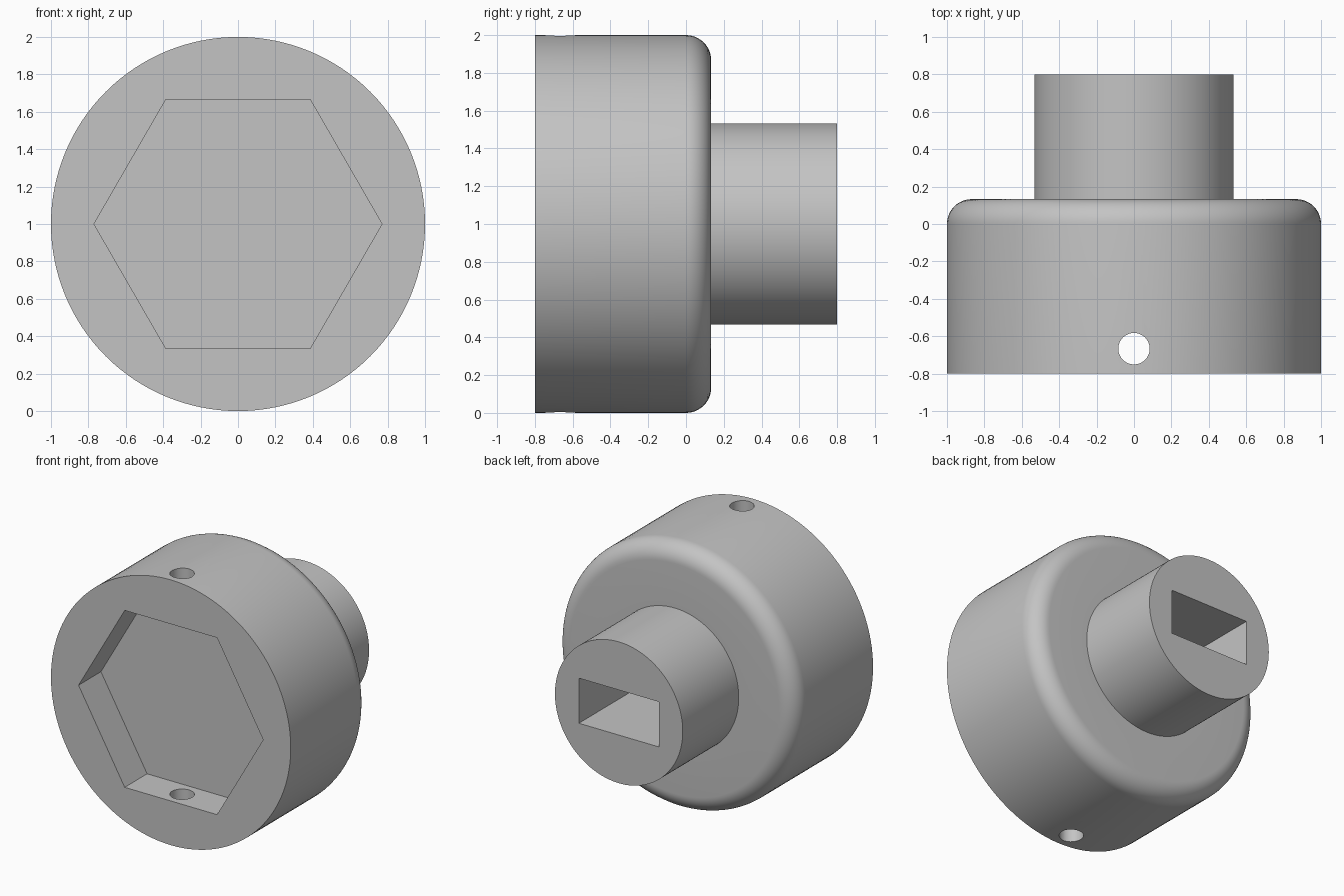
import bpy
import bmesh
from math import sin, cos, pi, radians
from mathutils import Matrix, Vector

cube = bpy.data.objects.get("Cube")
if cube:
    bpy.data.objects.remove(cube, do_unlink=True)

SEGMENTS = 128
FRONT, SHOULDER, BACK = -0.8, 0.133, 0.8
HEAD_R, SHAFT_R, FILLET = 1.0, 0.533, 0.133
HEX_DEPTH, SLOT_DEPTH = 0.267, 0.667
AXIS = Vector((0, 0, 1))

grey = bpy.data.materials.new("plain grey")
grey.use_nodes = True
colour = (0.55, 0.55, 0.55, 1)
grey.diffuse_color = colour
grey.node_tree.nodes["Principled BSDF"].inputs["Base Color"].default_value = colour


def add_object(name, bm):
    bmesh.ops.recalc_face_normals(bm, faces=bm.faces)
    mesh = bpy.data.meshes.new(name)
    bm.to_mesh(mesh)
    bm.free()
    mesh.materials.append(grey)
    obj = bpy.data.objects.new(name, mesh)
    bpy.context.collection.objects.link(obj)
    return obj


def lathe(name, profile):
    """Turn (radius, y) points about the horizontal axis."""
    bm = bmesh.new()
    rings = []
    for r, y in profile:
        rings.append([bm.verts.new(AXIS + Vector((r * sin(a), y, r * cos(a))))
                      for a in (2 * pi * i / SEGMENTS for i in range(SEGMENTS))])
    for low, high in zip(rings, rings[1:]):
        for i in range(SEGMENTS):
            j = (i + 1) % SEGMENTS
            bm.faces.new((low[i], low[j], high[j], high[i]))
    bm.faces.new(rings[0])
    bm.faces.new(rings[-1])
    return add_object(name, bm)


def prism(name, sides, radius, length, matrix):
    bm = bmesh.new()
    bmesh.ops.create_cone(bm, cap_ends=True, segments=sides, radius1=radius,
                          radius2=radius, depth=length, matrix=matrix)
    return add_object(name, bm)


# Head with a rounded shoulder, stepping down to the shaft
profile = [(HEAD_R, FRONT)]
for i in range(13):
    a = pi / 2 * i / 12
    profile.append((HEAD_R - FILLET + FILLET * cos(a),
                    SHOULDER - FILLET + FILLET * sin(a)))
profile += [(SHAFT_R, SHOULDER), (SHAFT_R, BACK)]
body = lathe("socket_body", profile)

# Hexagonal recess in the front, corners pointing sideways
hex_matrix = (Matrix.Translation((0, FRONT, 1)) @ Matrix.Rotation(pi / 2, 4, 'X')
              @ Matrix.Rotation(pi / 2, 4, 'Z'))
hex_cutter = prism("hex_recess_cutter", 6, 0.77, 2 * HEX_DEPTH, hex_matrix)
# Put a corner exactly on the sideways axis
if max(v.co.x for v in hex_cutter.data.vertices) < 0.75:
    hex_cutter.data.transform(Matrix.Translation(AXIS) @ Matrix.Rotation(pi / 6, 4, 'Y')
                              @ Matrix.Translation(-AXIS))

# Blind rectangular slot in the end of the shaft
bm = bmesh.new()
bmesh.ops.create_cube(bm, size=1, matrix=Matrix.Translation((0, BACK, 1))
                      @ Matrix.Diagonal((0.667, 2 * SLOT_DEPTH, 0.34, 1)))
slot_cutter = add_object("drive_slot_cutter", bm)

# Pin hole running vertically through the rim
pin_cutter = prism("pin_hole_cutter", 48, 0.084, 2.4,
                   Matrix.Translation((0, FRONT + HEX_DEPTH / 2, 1)))

bpy.context.view_layer.objects.active = body
for cutter in (hex_cutter, slot_cutter, pin_cutter):
    mod = body.modifiers.new(cutter.name, 'BOOLEAN')
    mod.operation = 'DIFFERENCE'
    mod.solver = 'EXACT'
    mod.object = cutter
    bpy.ops.object.modifier_apply(modifier=mod.name)
    bpy.data.objects.remove(cutter, do_unlink=True)

bpy.ops.object.select_all(action='DESELECT')
body.select_set(True)
bpy.ops.object.shade_smooth_by_angle(angle=radians(30))
